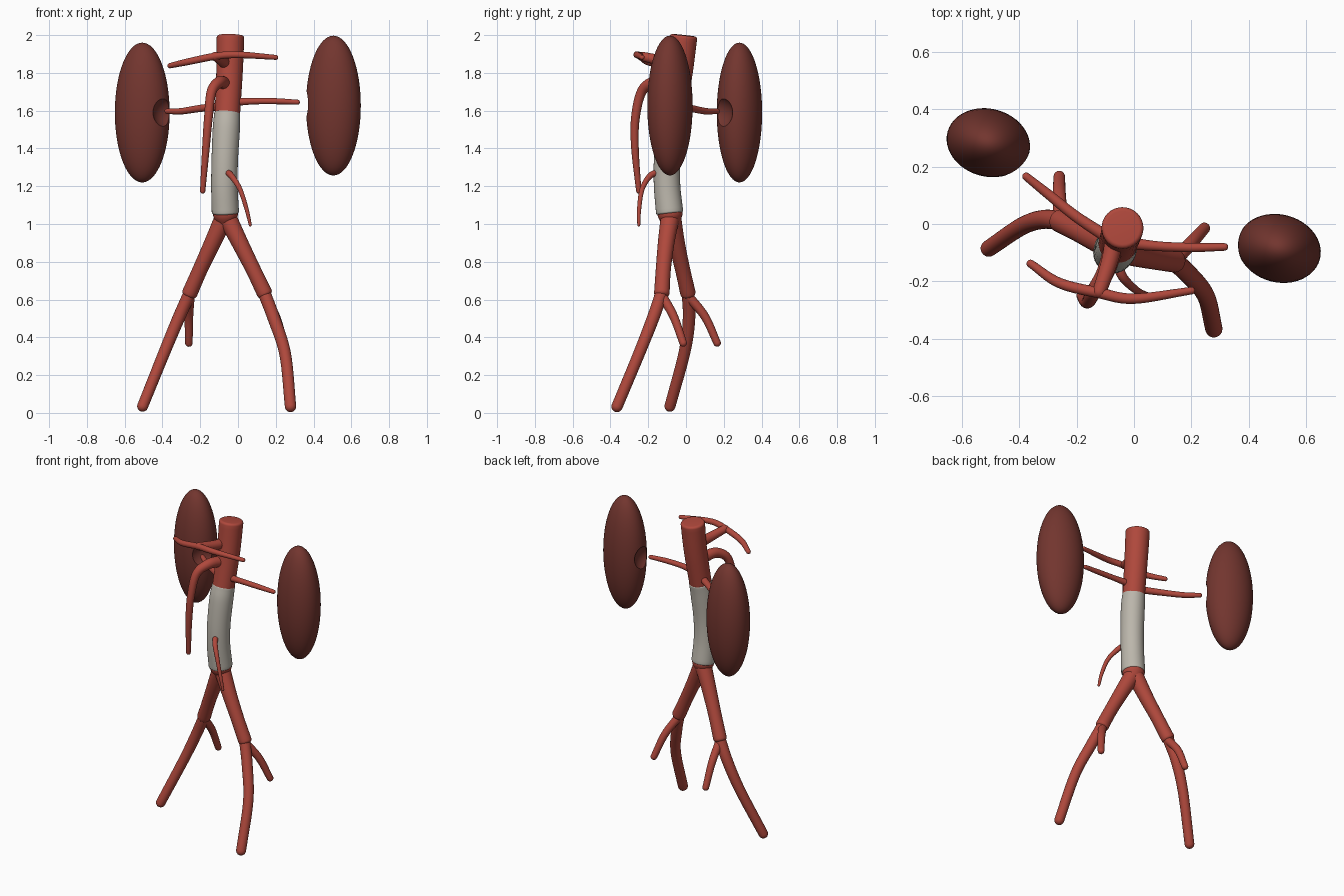
import bpy, bmesh, math
from mathutils import Vector, Matrix

if "Cube" in bpy.data.objects:
    bpy.data.objects.remove(bpy.data.objects["Cube"])


def material(name, rgb):
    m = bpy.data.materials.new(name)
    m.diffuse_color = (*rgb, 1)
    m.use_nodes = True
    m.node_tree.nodes["Principled BSDF"].inputs["Base Color"].default_value = m.diffuse_color
    return m


RED = material("artery red", (0.43, 0.065, 0.045))
BROWN = material("kidney brown", (0.17, 0.036, 0.028))
WHITE = material("graft off white", (0.50, 0.47, 0.41))


def finish(bm, name, mat):
    bmesh.ops.recalc_face_normals(bm, faces=bm.faces)
    me = bpy.data.meshes.new(name)
    bm.to_mesh(me)
    bm.free()
    me.materials.append(mat)
    ob = bpy.data.objects.new(name, me)
    bpy.context.collection.objects.link(ob)
    bpy.ops.object.select_all(action='DESELECT')
    ob.select_set(True)
    bpy.context.view_layer.objects.active = ob
    bpy.ops.object.shade_smooth_by_angle(angle=math.radians(40))
    return ob


def spline(pts, steps=8):
    """Smooth path through (x, y, z, radius) points."""
    p = [Vector(q) for q in pts]
    p = [2 * p[0] - p[1]] + p + [2 * p[-1] - p[-2]]
    out = []
    for i in range(1, len(p) - 2):
        a, b, c, d = p[i - 1:i + 3]
        for k in range(steps):
            t = k / steps
            out.append(0.5 * (2 * b + (c - a) * t + (2 * a - 5 * b + 4 * c - d) * t * t
                              + (3 * b - a - 3 * c + d) * t ** 3))
    return out + [p[-2]]


def tube(name, pts, mat=RED, start=1.0, end=1.0, sides=24):
    """Swept round tube; start and end are the roundness of each cap."""
    path = spline(pts)
    pos = [q.to_3d() for q in path]
    n = len(path)
    tan = [(pos[min(i + 1, n - 1)] - pos[max(i - 1, 0)]).normalized() for i in range(n)]
    rings = [(pos[i], tan[i], path[i].w) for i in range(n)]

    def cap(i, sign, depth):
        r = path[i].w
        return [(pos[i] + tan[i] * sign * r * depth * math.sin(a),
                 tan[i], r * (1 - depth + depth * math.cos(a)))
                for a in (math.pi / 2 * k / 5 for k in range(1, 6))]
    rings = cap(0, -1, start)[::-1] + rings + cap(n - 1, 1, end)
    bm = bmesh.new()
    u = tan[0].orthogonal().normalized()
    loops = []
    for c, t, r in rings:
        u = (u - t * u.dot(t)).normalized()
        v = t.cross(u)
        r = max(r, 0.0008)
        loops.append([bm.verts.new(c + r * (u * math.cos(a) + v * math.sin(a)))
                      for a in (2 * math.pi * k / sides for k in range(sides))])
    for a, b in zip(loops, loops[1:]):
        for k in range(sides):
            j = (k + 1) % sides
            bm.faces.new((a[k], a[j], b[j], b[k]))
    bm.faces.new(loops[0])
    bm.faces.new(loops[-1])
    return finish(bm, name, mat)


def ellipsoid(name, loc, size, turn=0, mat=BROWN):
    bm = bmesh.new()
    bmesh.ops.create_uvsphere(bm, u_segments=48, v_segments=32, radius=1)
    bm.transform(Matrix.Translation(loc) @ Matrix.Rotation(math.radians(turn), 4, 'Z')
                 @ Matrix.Diagonal((*size, 1)))
    return finish(bm, name, mat)


def kidney(name, loc, notch):
    """Ellipsoid with a shallow round notch cut where the artery enters."""
    ob = ellipsoid(name, loc, (0.147, 0.118, 0.37), -15)
    cutter = ellipsoid(name + "_cutter", notch, (0.098,) * 3)
    cutter.hide_render = True
    mod = ob.modifiers.new("notch", 'BOOLEAN')
    mod.operation, mod.object, mod.solver = 'DIFFERENCE', cutter, 'EXACT'
    bpy.ops.object.select_all(action='DESELECT')
    ob.select_set(True)
    bpy.context.view_layer.objects.active = ob
    bpy.ops.object.modifier_apply(modifier=mod.name)
    bpy.data.objects.remove(cutter)
    bpy.ops.object.shade_smooth_by_angle(angle=math.radians(30))


# Main trunk, graft sleeve and fork
tube("upper_trunk", [(-0.04, -0.014, 1.985, 0.073), (-0.045, -0.035, 1.8, 0.07),
                     (-0.057, -0.072, 1.57, 0.067)], start=0.2, end=0.2, sides=32)
tube("graft_sleeve", [(-0.057, -0.07, 1.582, 0.069), (-0.062, -0.085, 1.5, 0.072),
                      (-0.07, -0.1, 1.34, 0.07), (-0.072, -0.1, 1.2, 0.07),
                      (-0.067, -0.087, 1.065, 0.072)], WHITE, 0.15, 0.15, 32)
tube("fork", [(-0.067, -0.087, 1.08, 0.067), (-0.066, -0.083, 1.04, 0.064),
              (-0.064, -0.078, 1.0, 0.042)], end=0.8)

# Lower branches on each side
tube("left_upper_leg", [(-0.075, -0.075, 1.03, 0.05), (-0.135, -0.05, 0.9, 0.044),
                        (-0.2, -0.018, 0.76, 0.04), (-0.255, 0.01, 0.635, 0.041)], end=0.5)
tube("right_upper_leg", [(-0.055, -0.085, 1.03, 0.05), (0.01, -0.105, 0.9, 0.044),
                         (0.08, -0.12, 0.76, 0.04), (0.14, -0.128, 0.635, 0.041)], end=0.5)
tube("left_lower_leg", [(-0.25, 0.01, 0.645, 0.034), (-0.315, 0.016, 0.5, 0.033),
                        (-0.39, -0.008, 0.32, 0.031), (-0.505, -0.085, 0.035, 0.029)])
tube("right_lower_leg", [(0.135, -0.125, 0.645, 0.034), (0.19, -0.175, 0.5, 0.033),
                         (0.25, -0.25, 0.31, 0.031), (0.278, -0.365, 0.034, 0.03)])
tube("left_inner_branch", [(-0.255, 0.01, 0.62, 0.026), (-0.26, 0.1, 0.51, 0.023),
                           (-0.26, 0.165, 0.37, 0.02)])
tube("right_inner_branch", [(0.14, -0.127, 0.62, 0.026), (0.2, -0.065, 0.51, 0.023),
                            (0.245, -0.015, 0.37, 0.02)])

# Upper front branches
tube("front_stem", [(-0.07, -0.06, 1.855, 0.032), (-0.085, -0.13, 1.865, 0.029),
                    (-0.12, -0.235, 1.888, 0.024)])
tube("front_crossbar", [(-0.36, -0.138, 1.838, 0.014), (-0.26, -0.205, 1.86, 0.018),
                        (-0.12, -0.24, 1.888, 0.019), (0.0, -0.26, 1.896, 0.018),
                        (0.2, -0.232, 1.882, 0.013)])
tube("hanging_branch", [(-0.07, -0.08, 1.745, 0.034), (-0.1, -0.17, 1.75, 0.031),
                        (-0.14, -0.235, 1.70, 0.026), (-0.157, -0.268, 1.56, 0.023),
                        (-0.17, -0.27, 1.4, 0.02), (-0.187, -0.25, 1.175, 0.014)])
tube("small_front_branch", [(-0.06, -0.14, 1.275, 0.018), (-0.035, -0.19, 1.255, 0.016),
                            (0.01, -0.232, 1.185, 0.013), (0.045, -0.248, 1.08, 0.011),
                            (0.065, -0.25, 0.995, 0.008)])

# Side branches to the kidneys
tube("left_side_branch", [(-0.07, -0.06, 1.625, 0.022), (-0.2, 0.025, 1.612, 0.019),
                          (-0.3, 0.105, 1.597, 0.017), (-0.375, 0.165, 1.597, 0.014)])
tube("right_side_branch", [(-0.03, -0.065, 1.645, 0.022), (0.08, -0.077, 1.65, 0.017),
                           (0.2, -0.082, 1.65, 0.016), (0.315, -0.08, 1.645, 0.013)])

kidney("left_kidney", (-0.507, 0.283, 1.59), (-0.354, 0.15, 1.59))
kidney("right_kidney", (0.505, -0.085, 1.627), (0.297, -0.055, 1.635))
